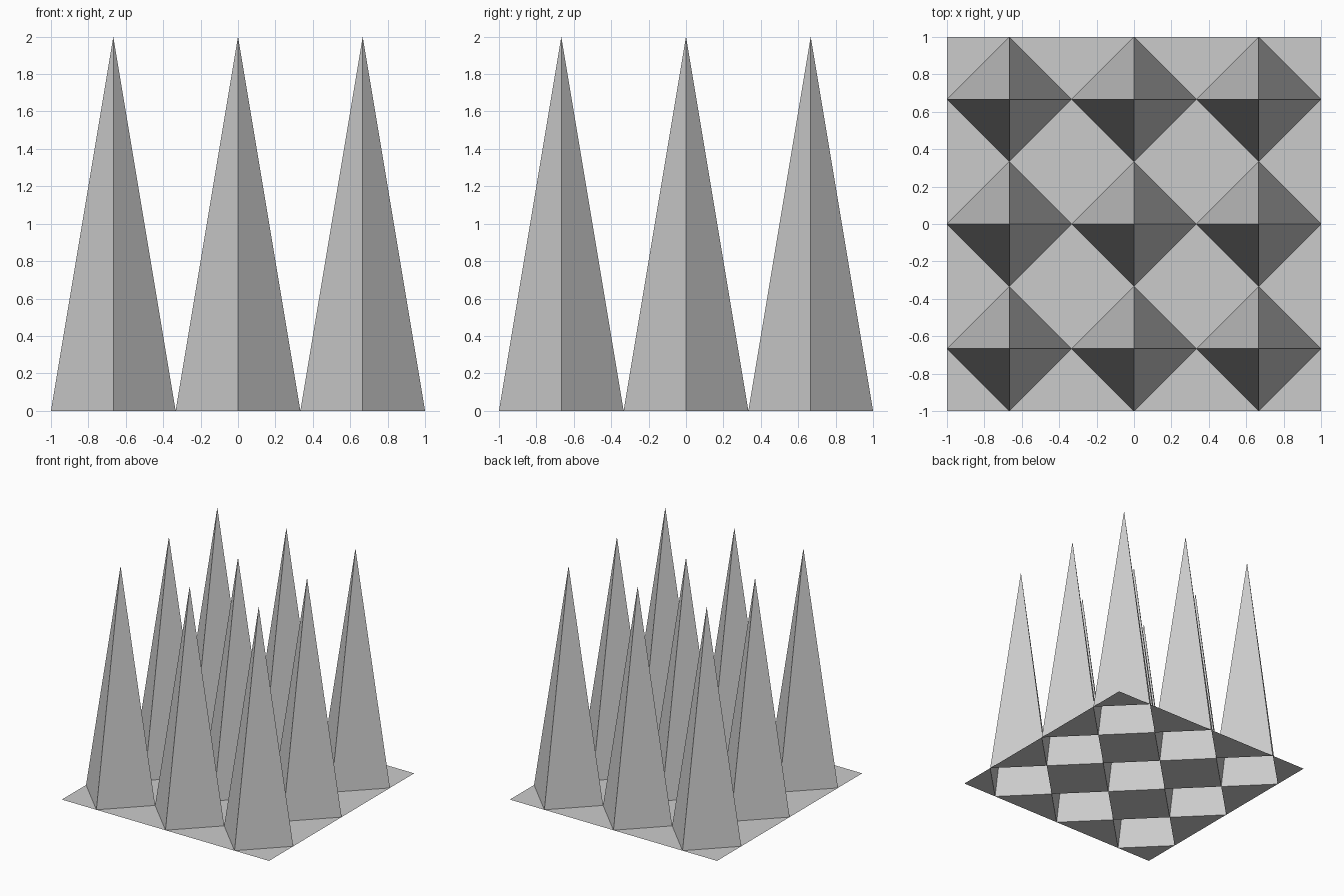
import bpy
import bmesh

if "Cube" in bpy.data.objects:
    bpy.data.objects.remove(bpy.data.objects["Cube"])

N = 3              # spikes per side
CELL = 2 / N       # grid spacing
R = CELL / 2       # half diagonal of each diamond base
HEIGHT = 2.0

bm = bmesh.new()


def face(*points):
    bm.faces.new([bm.verts.new(p) for p in points])


# One cell: a hollow diamond-based spike plus the four flat corners around it
def spike_cell(cx, cy):
    dirs = [(1, 0), (0, 1), (-1, 0), (0, -1)]
    for (ax, ay), (bx, by) in zip(dirs, dirs[1:] + dirs[:1]):
        a = (cx + ax * R, cy + ay * R, 0)
        b = (cx + bx * R, cy + by * R, 0)
        corner = (cx + (ax + bx) * R, cy + (ay + by) * R, 0)
        face(a, b, (cx, cy, HEIGHT))
        face(a, corner, b)


for i in range(N):
    for j in range(N):
        spike_cell((i - (N - 1) / 2) * CELL, (j - (N - 1) / 2) * CELL)

# Weld the cells into one open sheet
bmesh.ops.remove_doubles(bm, verts=bm.verts[:], dist=1e-4)

# Merge coplanar floor triangles into diamonds
flat_edges = [e for e in bm.edges if len(e.link_faces) == 2
              and all(f.normal.z > 0.99 or f.calc_center_median().z < 1e-5
                      for f in e.link_faces)]
bmesh.ops.dissolve_edges(bm, edges=flat_edges, use_verts=False)
bm.normal_update()

mesh = bpy.data.meshes.new("spiked_sheet")
bm.to_mesh(mesh)
bm.free()
sheet = bpy.data.objects.new("spiked_sheet", mesh)
bpy.context.collection.objects.link(sheet)
